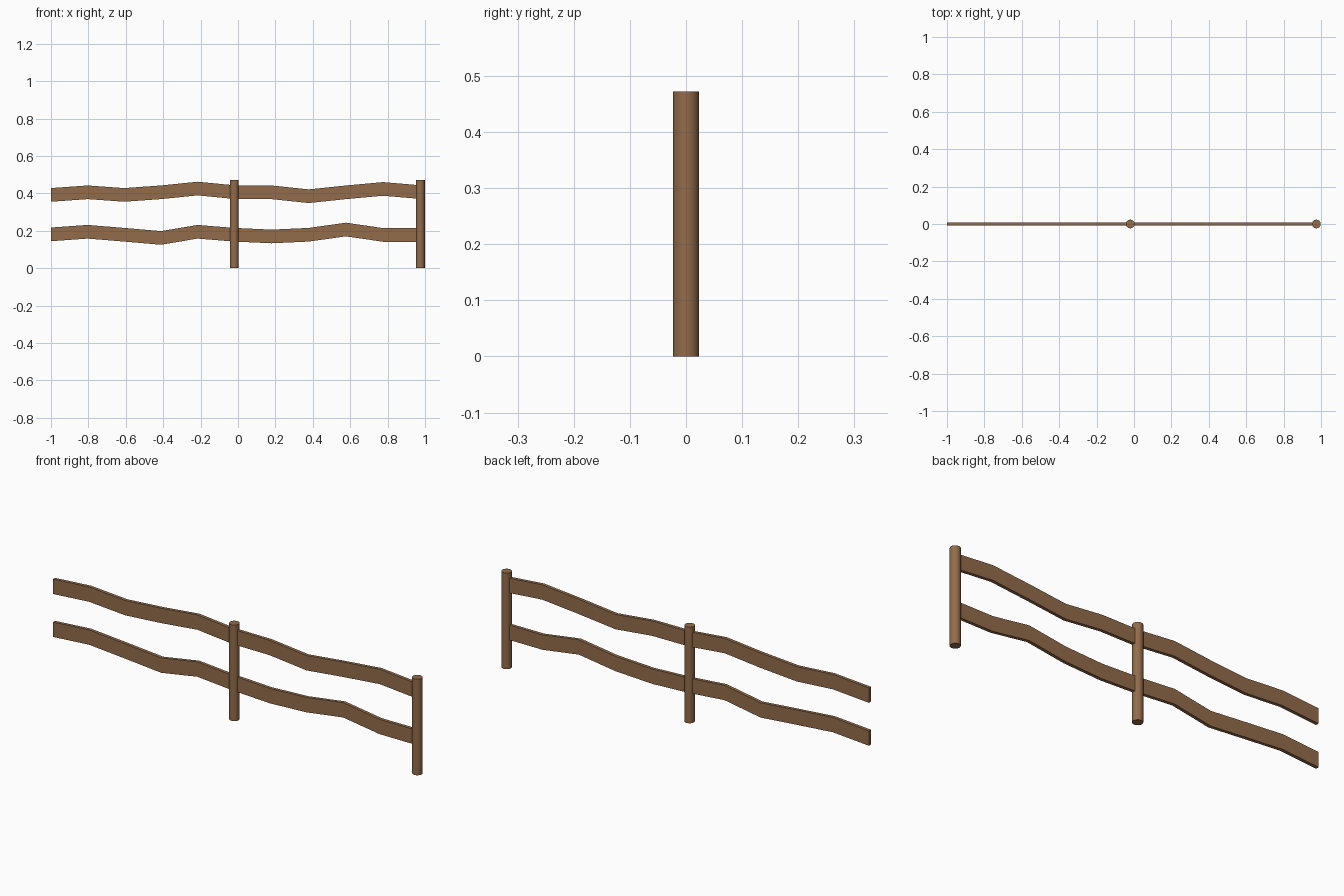
import bpy
import math

if "Cube" in bpy.data.objects:
    bpy.data.objects.remove(bpy.data.objects["Cube"])

wood = bpy.data.materials.new("wood")
wood.diffuse_color = (0.29, 0.15, 0.07, 1)
wood.use_nodes = True
wood.node_tree.nodes["Principled BSDF"].inputs["Base Color"].default_value = wood.diffuse_color

POST_X = (-0.02, 0.975)
POST_R, POST_H = 0.0235, 0.472
RAIL_H, RAIL_T = 0.073, 0.016


def post(name, x):
    bpy.ops.mesh.primitive_cylinder_add(vertices=16, radius=POST_R, depth=POST_H,
                                        location=(x, 0, POST_H / 2))
    ob = bpy.context.object
    ob.name = name
    ob.data.materials.append(wood)
    bpy.ops.object.shade_smooth_by_angle(angle=math.radians(40))


def rail(name, x0, x1, tops):
    # Sweep a rectangular section along the wavy top edge
    h = RAIL_T / 2
    verts, faces = [], []
    n = len(tops)
    for i, z in enumerate(tops):
        x = x0 + (x1 - x0) * i / (n - 1)
        verts += [(x, -h, z), (x, h, z), (x, h, z - RAIL_H), (x, -h, z - RAIL_H)]
    for i in range(n - 1):
        a, b = 4 * i, 4 * i + 4
        for k in range(4):
            m = (k + 1) % 4
            faces.append((a + k, b + k, b + m, a + m))
    faces += [(0, 1, 2, 3), (4 * n - 1, 4 * n - 2, 4 * n - 3, 4 * n - 4)]
    me = bpy.data.meshes.new(name)
    me.from_pydata(verts, [], [f[::-1] for f in faces])
    me.materials.append(wood)
    bpy.context.collection.objects.link(bpy.data.objects.new(name, me))


# Posts
post("middle_post", POST_X[0])
post("end_post", POST_X[1])

# Rails: two bays, upper and lower
rail("upper_rail_left", -1, POST_X[0], (0.428, 0.442, 0.428, 0.442, 0.462, 0.443))
rail("upper_rail_right", POST_X[0], POST_X[1], (0.443, 0.442, 0.421, 0.442, 0.460, 0.443))
rail("lower_rail_left", -1, POST_X[0], (0.217, 0.231, 0.215, 0.198, 0.231, 0.215))
rail("lower_rail_right", POST_X[0], POST_X[1], (0.215, 0.206, 0.215, 0.243, 0.214, 0.214))
